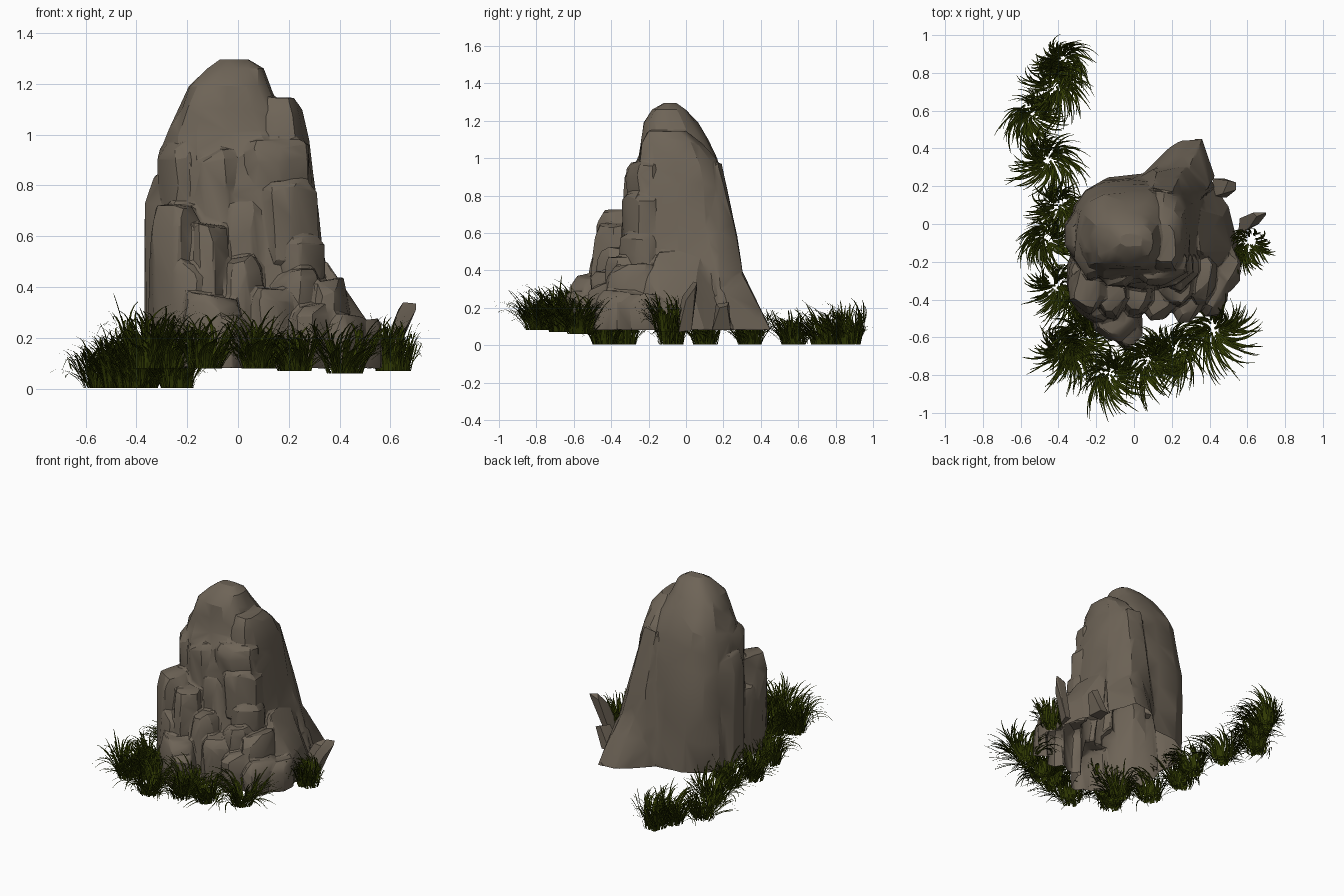
import bpy, bmesh, math, random
from mathutils import Vector, noise

random.seed(7)


def material(name, rgb):
    m = bpy.data.materials.new(name)
    m.diffuse_color = (*rgb, 1)
    return m


STONE = material("stone grey brown", (0.155, 0.127, 0.095))
GRASS = material("dark grass green", (0.03, 0.042, 0.001))
rocks = []


def finish(name, bm, mat):
    me = bpy.data.meshes.new(name)
    bm.to_mesh(me)
    bm.free()
    me.materials.append(mat)
    ob = bpy.data.objects.new(name, me)
    bpy.context.collection.objects.link(ob)
    return ob


def select_only(obs):
    bpy.ops.object.select_all(action='DESELECT')
    for o in obs:
        o.select_set(True)
    bpy.context.view_layer.objects.active = obs[0]


def loft(name, sections, sides=16, rough=0.02, power=0.75):
    """Rock volume through (z, x0, x1, y0, y1) rounded-square sections."""
    bm = bmesh.new()
    rings = []
    for k, (z, x0, x1, y0, y1) in enumerate(sections):
        ring = []
        for i in range(sides):
            a = 2 * math.pi * i / sides
            c, s = math.cos(a), math.sin(a)
            x = (x0 + x1) / 2 + (x1 - x0) / 2 * math.copysign(abs(c) ** power, c)
            y = (y0 + y1) / 2 + (y1 - y0) / 2 * math.copysign(abs(s) ** power, s)
            n = noise.noise(Vector((x * 5, y * 5, z * 4))) * rough + random.uniform(-rough, rough) * 0.5
            n *= 0.4 if s > 0.3 else 1
            dz = random.uniform(-0.025, 0.025) if 0 < k and z < 1.1 else 0
            ring.append(bm.verts.new((x + c * n, y + s * n, z + dz)))
        rings.append(ring)
    for a, b in zip(rings, rings[1:]):
        for i in range(sides):
            j = (i + 1) % sides
            bm.faces.new((a[i], a[j], b[j], b[i]))
    bm.faces.new(rings[-1])
    bm.faces.new(rings[0][::-1])
    bmesh.ops.triangulate(bm, faces=bm.faces[:])
    rocks.append(finish(name, bm, STONE))


def hull(name, pts):
    """Chiselled stone: convex hull of a few points."""
    bm = bmesh.new()
    for p in pts:
        bm.verts.new(p)
    res = bmesh.ops.convex_hull(bm, input=bm.verts[:])
    junk = {v for v in res["geom_interior"] + res["geom_unused"] if isinstance(v, bmesh.types.BMVert)}
    if junk:
        bmesh.ops.delete(bm, geom=list(junk), context='VERTS')
    ob = finish(name, bm, STONE)
    rocks.append(ob)
    return ob


def block(name, x0, x1, y0, y1, z0, z1, taper=0.85, jit=0.025):
    """Rough, slightly turned, box-like boulder with chipped corners."""
    cx, cy, hx, hy = (x0 + x1) / 2, (y0 + y1) / 2, (x1 - x0) / 2, (y1 - y0) / 2
    tilt = random.uniform(-0.25, 0.25)
    pts = []
    for t, s in ((0, 1), (0.6, 1.0), (0.88, 0.5 + taper / 2), (1, taper * 0.85)):
        for a in (0.3, 1.2, 1.9, 2.8, 3.5, 4.4, 5.0, 5.9):
            c, d = math.cos(a), math.sin(a)
            m = 1 / max(abs(c), abs(d)) * 0.97
            x = hx * s * c * m
            pts.append((cx + x + random.uniform(-jit, jit) * 0.6,
                        cy + hy * s * d * m + random.uniform(-jit, jit) * 0.6,
                        z0 + (z1 - z0) * t + (t > 0.5) * (tilt * x + random.uniform(-jit, 0.0))))
    hull(name, pts)


# Main crag with the high peak
loft("main_crag", [
    (0.08, -0.34, 0.46, -0.42, 0.265), (0.28, -0.34, 0.37, -0.38, 0.255),
    (0.45, -0.33, 0.32, -0.34, 0.245), (0.62, -0.33, 0.31, -0.32, 0.235),
    (0.78, -0.32, 0.29, -0.31, 0.215), (0.92, -0.305, 0.26, -0.30, 0.19),
    (1.00, -0.29, 0.22, -0.26, 0.165), (1.10, -0.25, 0.16, -0.255, 0.12),
    (1.19, -0.20, 0.12, -0.24, 0.06), (1.26, -0.12, 0.10, -0.18, 0.0),
    (1.295, -0.07, 0.045, -0.12, -0.05)])

# Lower shoulder on the right
loft("right_shoulder", [
    (0.08, 0.0, 0.50, -0.36, 0.25), (0.30, 0.0, 0.40, -0.33, 0.24),
    (0.50, 0.0, 0.345, -0.31, 0.23), (0.68, 0.0, 0.325, -0.30, 0.21),
    (0.85, 0.02, 0.30, -0.29, 0.19), (0.98, 0.04, 0.275, -0.27, 0.16),
    (1.08, 0.06, 0.25, -0.25, 0.09), (1.145, 0.10, 0.215, -0.20, 0.0)], sides=12)

# Back ridge running down into a flared spur
hull("back_ridge", [(-0.05, 0.2, 0.08), (0.12, 0.30, 0.08), (0.34, 0.34, 0.08), (0.43, 0.2, 0.08),
                    (0.10, 0.29, 0.35), (0.28, 0.31, 0.35), (0.38, 0.18, 0.35), (0.12, 0.275, 0.58),
                    (0.25, 0.27, 0.58), (0.31, 0.1, 0.65), (0.10, 0.19, 0.98), (0.20, 0.17, 0.98), (0.1, 0, 0.5)])
hull("back_spur", [(0.05, 0.27, 0.08), (0.18, 0.40, 0.08), (0.24, 0.44, 0.08), (0.36, 0.455, 0.08),
                   (0.43, 0.25, 0.08), (0.23, 0.37, 0.21), (0.34, 0.38, 0.21), (0.40, 0.20, 0.28),
                   (0.10, 0.26, 0.36), (0.18, 0.29, 0.42), (0.28, 0.28, 0.42), (0.25, 0.1, 0.5)])

# Broad lobe on the right flank
hull("right_lobe", [(0.25, -0.30, 0.08), (0.50, -0.26, 0.08), (0.55, -0.10, 0.08), (0.50, 0.10, 0.08),
                    (0.40, 0.22, 0.08), (0.52, -0.14, 0.25), (0.47, 0.04, 0.27), (0.44, -0.20, 0.35),
                    (0.42, -0.02, 0.38), (0.35, -0.15, 0.50), (0.33, 0.08, 0.50), (0.2, 0.0, 0.5)])

# Layered slabs on the face and side: x0, x1, y0, y1, z0, z1
slabs = [(-0.03, 0.275, -0.315, -0.1, 0.78, 0.985), (-0.22, 0.04, -0.325, -0.1, 0.62, 0.94),
         (0.05, 0.31, -0.335, -0.1, 0.50, 0.83), (-0.10, 0.14, -0.345, -0.1, 0.40, 0.74),
         (-0.31, -0.14, -0.29, 0.05, 0.60, 0.97), (-0.36, -0.20, -0.20, 0.08, 0.10, 0.84),
         (0.12, 0.335, -0.35, -0.1, 0.30, 0.62)]
for i, s in enumerate(slabs):
    block(f"face_slab_{i + 1}", *s, taper=0.95)

# Boulders stacked around the foot
boulders = [(-0.34, -0.14, -0.48, -0.2, 0.08, 0.73), (-0.22, -0.03, -0.50, -0.2, 0.08, 0.66),
            (-0.35, -0.20, -0.45, -0.1, 0.08, 0.56), (-0.31, -0.08, -0.52, -0.3, 0.08, 0.50),
            (-0.09, 0.10, -0.48, -0.25, 0.08, 0.52), (-0.22, 0.02, -0.62, -0.40, 0.08, 0.37),
            (-0.12, 0.04, -0.66, -0.42, 0.08, 0.29), (0.03, 0.22, -0.51, -0.25, 0.08, 0.40),
            (0.14, 0.32, -0.44, -0.2, 0.08, 0.48), (0.18, 0.36, -0.52, -0.28, 0.08, 0.33),
            (0.26, 0.43, -0.43, -0.1, 0.08, 0.43), (0.33, 0.49, -0.48, -0.2, 0.08, 0.30),
            (0.38, 0.57, -0.37, -0.1, 0.08, 0.27)]
for i, b in enumerate(boulders):
    block(f"foot_boulder_{i + 1}", *b)

# Leaning shards on the right
shards = [hull("leaning_shard", [
    (0.55, -0.06, 0.08), (0.58, -0.04, 0.07), (0.56, 0.03, 0.08), (0.60, 0.03, 0.08), (0.61, -0.02, 0.26),
    (0.66, 0.0, 0.24), (0.63, 0.06, 0.31), (0.70, 0.05, 0.31), (0.65, 0.04, 0.34), (0.70, 0.06, 0.335)]),
    hull("small_shard", [
        (0.40, 0.14, 0.08), (0.48, 0.24, 0.08), (0.42, 0.24, 0.08), (0.49, 0.14, 0.08), (0.47, 0.16, 0.22),
        (0.54, 0.18, 0.20), (0.50, 0.23, 0.23), (0.54, 0.22, 0.21)])]

# Fuse the stones into one faceted skin, open underneath
fused = [r for r in rocks if r not in shards]
select_only(fused)
bpy.ops.object.join()
crag = fused[0]
crag.name = "rock_crag"
rm = crag.modifiers.new("fuse", 'REMESH')
rm.mode, rm.voxel_size = 'VOXEL', 0.009
dc = crag.modifiers.new("facet", 'DECIMATE')
dc.ratio = 0.018
for m in ("fuse", "facet"):
    bpy.ops.object.modifier_apply(modifier=m)
bm = bmesh.new()
bm.from_mesh(crag.data)
bm.normal_update()
under = [f for f in bm.faces if f.normal.z < -0.7 and f.calc_center_median().z < 0.11]
bmesh.ops.delete(bm, geom=under, context='FACES')
for f in bm.faces:
    f.material_index = 0
bm.to_mesh(crag.data)
bm.free()
crag.data.materials.clear()
crag.data.materials.append(STONE)
for ob in [crag] + shards:
    select_only([ob])
    bpy.ops.object.shade_smooth_by_angle(angle=math.radians(24))


def tuft(name, x, y, z, height, spread, count=125):
    """Clump of narrow blades arching outwards and swept by the wind."""
    bm = bmesh.new()
    swirl = random.choice((-0.7, 0.7))
    for _ in range(count):
        a = random.uniform(0, 2 * math.pi)
        r = 0.07 * math.sqrt(random.random())
        base = Vector((x + r * math.cos(a), y + r * math.sin(a), z))
        a += random.gauss(0, 0.35)
        h = height * random.uniform(0.4, 1.0)
        reach = spread * random.uniform(0.4, 1.0)
        droop = random.uniform(0.1, 0.75) * reach / spread
        twist = swirl + random.uniform(-0.4, 0.4)
        w = random.uniform(0.0042, 0.006)
        prev = None
        for k in range(8):
            t = k / 7
            b = a + twist * t
            out = reach * t ** 1.2
            p = base + Vector((math.cos(b) * out, math.sin(b) * out - 0.04 * t * t,
                               h * (1.45 * t - droop * t ** 3 - 0.4 * t * t)))
            side = Vector((-math.sin(b), math.cos(b), 0)) * w * (1 - t ** 3 * 0.8)
            cur = (bm.verts.new(p - side), bm.verts.new(p + side))
            if prev:
                bm.faces.new((prev[0], prev[1], cur[1], cur[0]))
            prev = cur
    finish(name, bm, GRASS)


# Grass: x, y, base z, height, spread
tufts = [(-0.37, 0.87, 0.003, 0.26, 0.14), (-0.42, 0.74, 0.003, 0.25, 0.18), (-0.54, 0.58, 0.003, 0.22, 0.16),
         (-0.45, 0.34, 0.003, 0.25, 0.19), (-0.40, 0.10, 0.003, 0.24, 0.14), (-0.46, -0.08, 0.003, 0.26, 0.14),
         (-0.41, -0.33, 0.003, 0.25, 0.15), (-0.24, -0.43, 0.003, 0.25, 0.14),
         (-0.37, -0.67, 0.08, 0.30, 0.17), (-0.28, -0.60, 0.08, 0.27, 0.16),
         (-0.13, -0.79, 0.08, 0.25, 0.18), (0.08, -0.72, 0.08, 0.26, 0.19), (0.22, -0.66, 0.07, 0.22, 0.17),
         (0.42, -0.56, 0.06, 0.26, 0.23), (0.61, -0.10, 0.07, 0.24, 0.09)]
for i, t in enumerate(tufts):
    tuft(f"grass_tuft_{i + 1}", *t)
